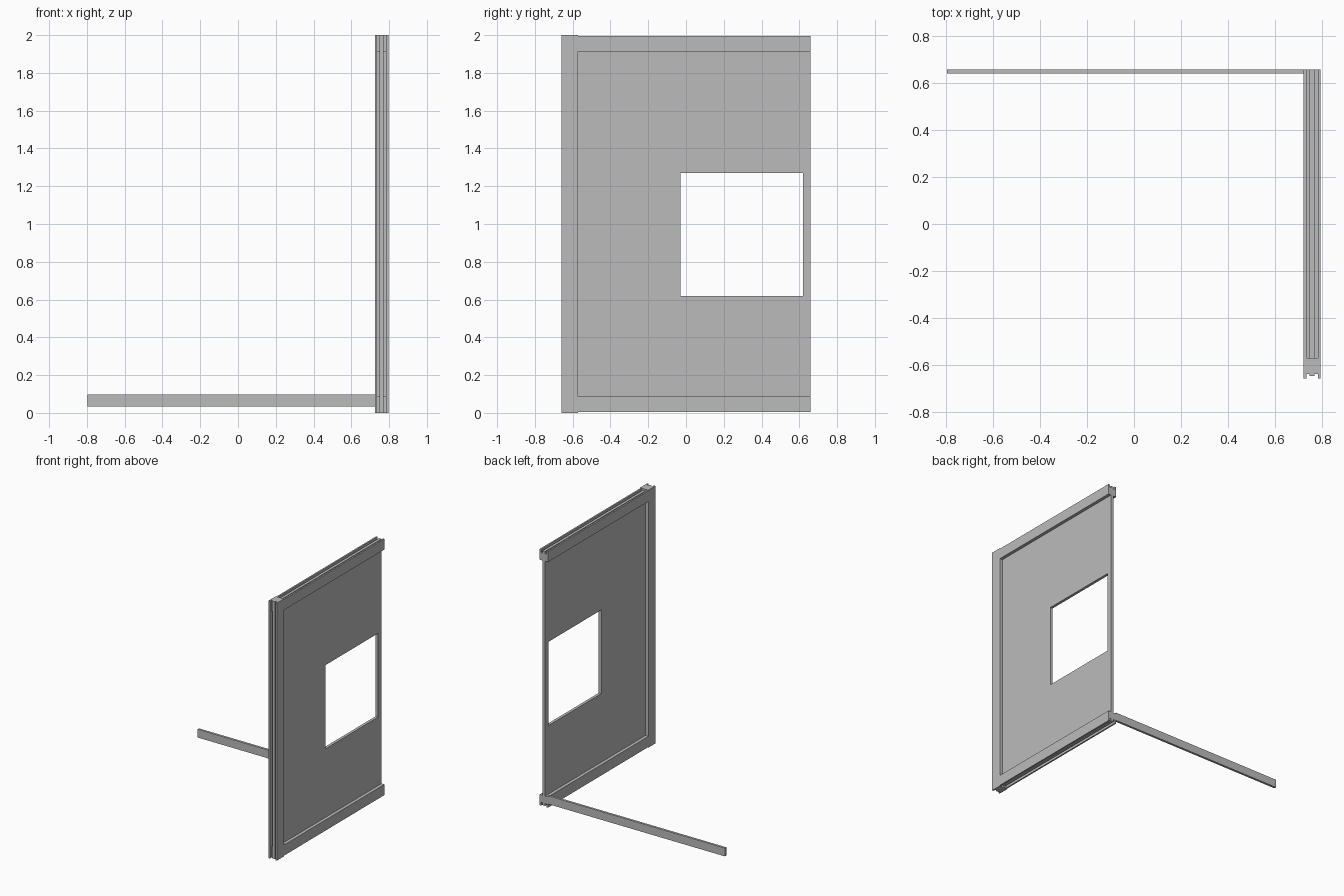
import bpy
import bmesh

cube = bpy.data.objects.get("Cube")
if cube:
    bpy.data.objects.remove(cube, do_unlink=True)

grey = bpy.data.materials.new("plain grey")
grey.use_nodes = True
colour = (0.5, 0.5, 0.5, 1)
grey.diffuse_color = colour
grey.node_tree.nodes["Principled BSDF"].inputs["Base Color"].default_value = colour


def finish(bm, name):
    bmesh.ops.recalc_face_normals(bm, faces=bm.faces)
    mesh = bpy.data.meshes.new(name)
    bm.to_mesh(mesh)
    bm.free()
    mesh.materials.append(grey)
    obj = bpy.data.objects.new(name, mesh)
    bpy.context.collection.objects.link(obj)
    return obj


def prism(name, points, depth):
    """Extrude a closed outline of 3D points along the depth vector."""
    bm = bmesh.new()
    face = bm.faces.new([bm.verts.new(p) for p in points])
    new = bmesh.ops.extrude_face_region(bm, geom=[face])["geom"]
    verts = [v for v in new if isinstance(v, bmesh.types.BMVert)]
    bmesh.ops.translate(bm, verts=verts, vec=depth)
    return finish(bm, name)


def box(name, x0, x1, y0, y1, z0, z1):
    return prism(name, [(x0, y0, z0), (x1, y0, z0), (x1, y1, z0), (x0, y1, z0)],
                 (0, 0, z1 - z0))


XC, HALF = 0.76, 0.036        # wall centre and half thickness
FRONT, BACK, TOP = -0.66, 0.66, 2.0
WIDTH = 0.088                 # face width of the frame members
INNER = FRONT + WIDTH


def channel(lip):
    """Half-mirrored section: flanges, two deep slots and a central rib."""
    half = [(HALF, WIDTH), (HALF, lip), (0.024, lip), (0.024, 0.03),
            (0.011, 0.03), (0.011, 0.012)]
    return half + [(-a, b) for a, b in reversed(half)]


# Front stile between the corner blocks
prism("front_stile", [(XC + a, FRONT + b, WIDTH) for a, b in channel(0)],
      (0, 0, TOP - 2 * WIDTH))

# Grooved top and bottom rails
length = (0, BACK - INNER, 0)
prism("bottom_rail", [(XC + a, INNER, b) for a, b in channel(0.005)], length)
prism("top_rail", [(XC + a, INNER, TOP - b) for a, b in channel(0.005)], length)

# Corner blocks with a shallow front notch
corner = [(HALF, WIDTH), (HALF, 0), (0.024, 0), (0.024, 0.02),
          (0.011, 0.02), (0.011, 0.012)]
corner += [(-a, b) for a, b in reversed(corner)]
for name, z in (("bottom_corner", 0), ("top_corner", TOP - WIDTH)):
    prism(name, [(XC + a, FRONT + b, z) for a, b in corner], (0, 0, WIDTH))

# Thin panel with a square opening, made as a grid with the middle cell left out
T = 0.011
ys = (INNER, -0.03, 0.62, BACK)
zs = (WIDTH, 0.62, 1.27, TOP - WIDTH)
bm = bmesh.new()
grid = [[bm.verts.new((XC - T, y, z)) for z in zs] for y in ys]
cells = []
for i in range(3):
    for j in range(3):
        if (i, j) != (1, 1):
            cells.append(bm.faces.new((grid[i][j], grid[i + 1][j],
                                       grid[i + 1][j + 1], grid[i][j + 1])))
new = bmesh.ops.extrude_face_region(bm, geom=cells)["geom"]
bmesh.ops.translate(bm, vec=(2 * T, 0, 0),
                    verts=[v for v in new if isinstance(v, bmesh.types.BMVert)])
finish(bm, "wall_panel")

# Low cross bar at the back
box("cross_bar", -0.797, XC - HALF, 0.642, BACK, 0.033, 0.097)
